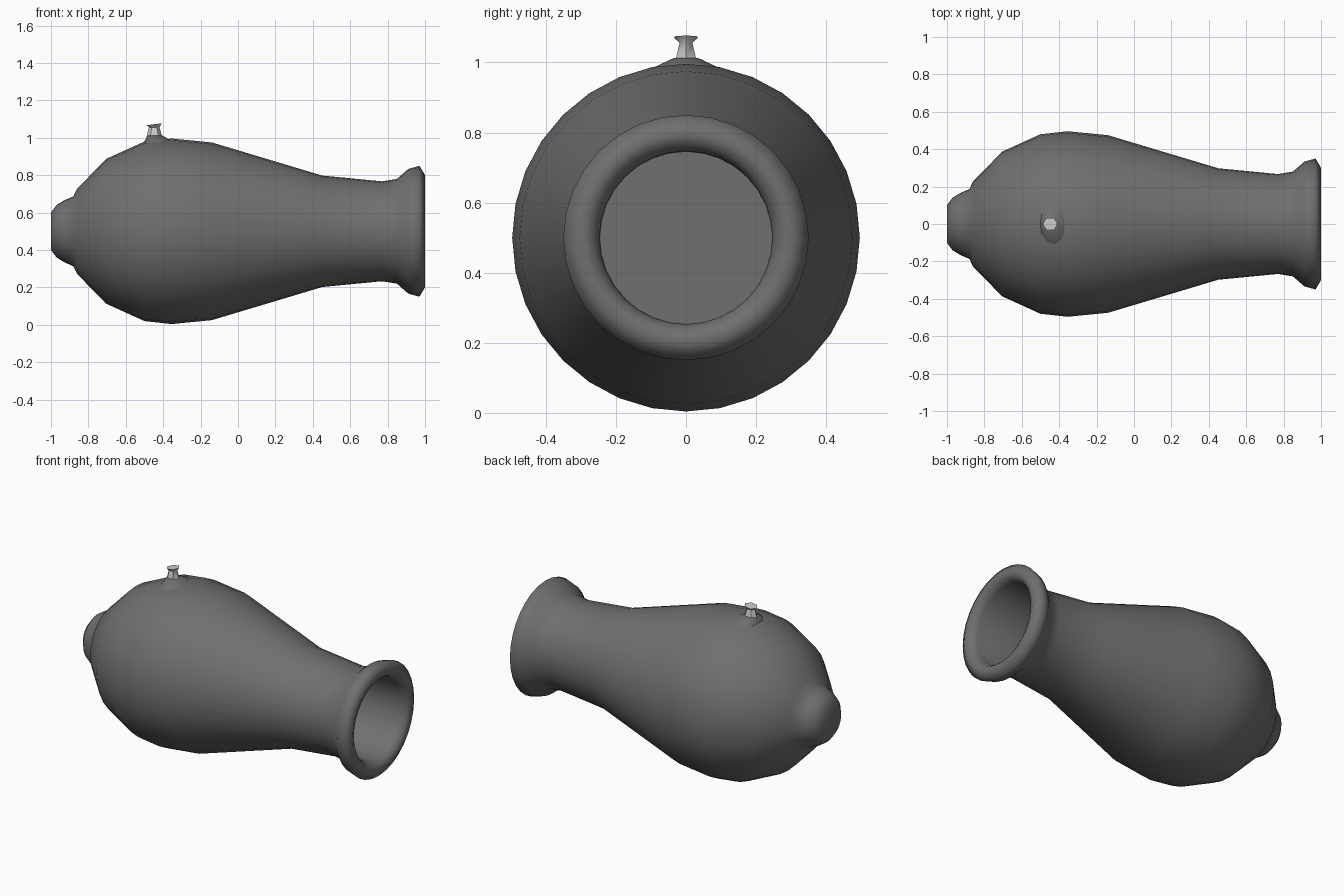
import bpy, bmesh, math
from mathutils import Vector

if "Cube" in bpy.data.objects:
    bpy.data.objects.remove(bpy.data.objects["Cube"])


def material(name, v):
    m = bpy.data.materials.new(name)
    m.diffuse_color = (v, v, v, 1)
    m.use_nodes = True
    m.node_tree.nodes["Principled BSDF"].inputs["Base Color"].default_value = m.diffuse_color
    return m


def skin(name, rings, mat, angle, cap_end=True):
    """Join rings of points into a closed tube with end caps."""
    bm = bmesh.new()
    loops = [[bm.verts.new(p) for p in r] for r in rings]
    n = len(loops[0])
    for a, b in zip(loops, loops[1:]):
        for i in range(n):
            j = (i + 1) % n
            bm.faces.new((a[i], a[j], b[j], b[i]))
    bm.faces.new(loops[0])
    if cap_end:
        bm.faces.new(loops[-1])
    bmesh.ops.recalc_face_normals(bm, faces=bm.faces)
    me = bpy.data.meshes.new(name)
    bm.to_mesh(me)
    bm.free()
    ob = bpy.data.objects.new(name, me)
    bpy.context.collection.objects.link(ob)
    me.materials.append(mat)
    bpy.context.view_layer.objects.active = ob
    ob.select_set(True)
    bpy.ops.object.shade_smooth_by_angle(angle=math.radians(angle))
    ob.select_set(False)
    return ob


dark = material("dark_grey", 0.16)
light = material("light_grey", 0.6)

# Barrel: lathed along x, with rear knob, belly, neck, lip and bore
profile = [(-1, .10), (-.97, .14), (-.93, .165), (-.88, .187), (-.86, .228),
           (-.705, .387), (-.50, .48), (-.355, .496), (-.14, .475),
           (.45, .298), (.77, .267), (.85, .28), (.91, .333), (.97, .35),
           (1.0, .30), (.985, .265), (.95, .247), (.40, .245)]
N = 32
rings = [[Vector((x, r * math.cos(t), .5 + r * math.sin(t)))
          for t in (2 * math.pi * i / N for i in range(N))] for x, r in profile]
skin("barrel", rings, dark, 75)


def oval(cx, z, rx, ry, tilt=0.0, n=6):
    return [Vector((cx + rx * math.cos(t), ry * math.sin(t),
                    z + tilt * math.cos(t)))
            for t in (2 * math.pi * i / n for i in range(n))]


# Raised mound carrying the fuse, sunk into the barrel
skin("fuse_mound", [oval(-.42, .95, .10, .14, n=12),
                    oval(-.425, .982, .075, .10, n=12),
                    oval(-.445, 1.013, .037, .034, n=12)], dark, 60)

# Flared fuse stub
skin("fuse", [oval(-.447, 1.0, .043, .036), oval(-.447, 1.012, .040, .033),
              oval(-.448, 1.056, .028, .021), oval(-.448, 1.072, .040, .038, .005)],
     light, 50)
